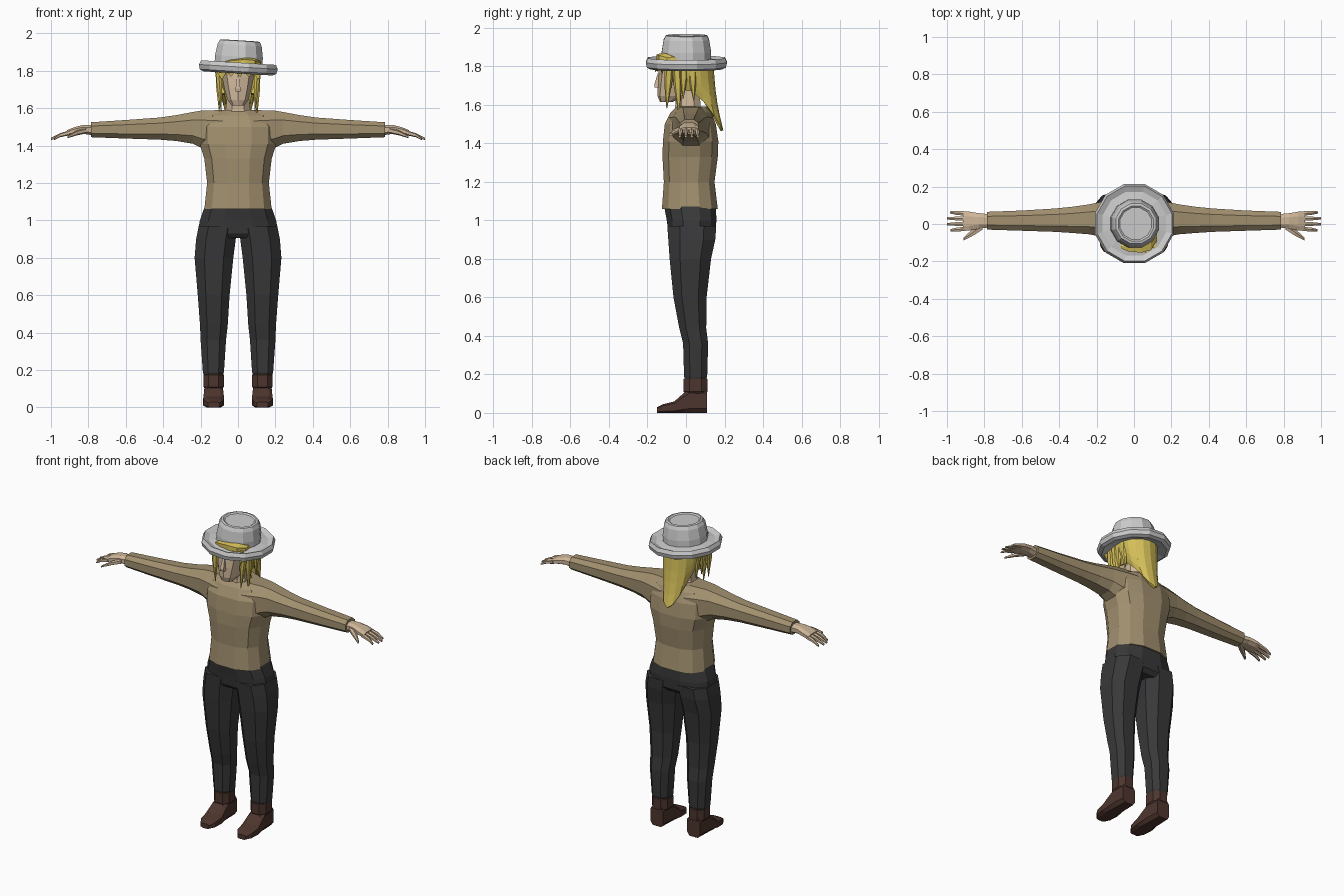
import bpy, bmesh, math
from mathutils import Vector

COLORS = {"knit": (0.36, 0.28, 0.16), "trouser": (0.04, 0.04, 0.042), "leather": (0.075, 0.036, 0.027),
          "skin": (0.62, 0.47, 0.32), "hair": (0.66, 0.52, 0.1)}


def finish(name, bm, color=None, mirror=False):
    bmesh.ops.recalc_face_normals(bm, faces=bm.faces)
    mesh = bpy.data.meshes.new(name)
    bm.to_mesh(mesh)
    bm.free()
    ob = bpy.data.objects.new(name, mesh)
    bpy.context.collection.objects.link(ob)
    if color:
        mat = bpy.data.materials.get(color) or bpy.data.materials.new(color)
        mat.diffuse_color = (*COLORS[color], 1)
        mesh.materials.append(mat)
    if mirror:
        m = ob.modifiers.new("mirror", "MIRROR")
        m.use_mirror_merge = False
    return ob


def loft(name, axis, rings, color=None, n=8, square=0.8, mirror=False):
    """Skin rings (pos, a0, a1, b0, b1) along an axis; a, b are the other two axes in xyz order."""
    unit = []
    for i in range(n):
        t = (i + 0.5) * math.tau / n
        c, s = math.cos(t), math.sin(t)
        unit.append((math.copysign(abs(c) ** square, c), math.copysign(abs(s) ** square, s)))
    ma, mb = max(u[0] for u in unit), max(u[1] for u in unit)
    bm = bmesh.new()
    loops = []
    for pos, a0, a1, b0, b1 in rings:
        loop = []
        for u, v in unit:
            co = [(a0 + a1) / 2 + u / ma * (a1 - a0) / 2, (b0 + b1) / 2 + v / mb * (b1 - b0) / 2]
            co.insert("xyz".index(axis), pos)
            loop.append(bm.verts.new(co))
        loops.append(loop)
    for p, q in zip(loops, loops[1:]):
        for i in range(n):
            j = (i + 1) % n
            bm.faces.new((p[i], p[j], q[j], q[i]))
    bm.faces.new(loops[0])
    bm.faces.new(loops[-1])
    return finish(name, bm, color, mirror)


def strand(name, top, tip, w, d, color="hair"):
    """Flat tapering lock of hair; w, d are half sizes in x and y."""
    rings = []
    for t, k in ((0, 1), (0.5, 0.85), (1, 0.08)):
        p = Vector(top).lerp(Vector(tip), t)
        rings.append((p.z, p.x - w * k, p.x + w * k, p.y - d * k, p.y + d * k))
    loft(name, "z", rings, color, n=6)


# sweater body and sleeves
loft("sweater_body", "z", [(1.06, -.18, .18, -.125, .165), (1.2, -.165, .165, -.115, .148),
     (1.33, -.18, .18, -.122, .165), (1.41, -.205, .205, -.12, .168), (1.5, -.205, .205, -.11, .155),
     (1.56, -.17, .17, -.08, .13), (1.59, -.09, .09, -.05, .11)], "knit", n=12)
loft("sleeve", "x", [(.08, -.09, .14, 1.36, 1.59), (.19, -.065, .115, 1.385, 1.588),
     (.24, -.055, .105, 1.41, 1.58), (.33, -.048, .092, 1.425, 1.563), (.42, -.042, .083, 1.432, 1.55),
     (.6, -.036, .072, 1.438, 1.537), (.785, -.03, .065, 1.445, 1.525)], "knit", mirror=True)

# hands
loft("palm", "x", [(.77, -.018, .052, 1.455, 1.51), (.83, -.025, .058, 1.463, 1.51),
     (.88, -.035, .066, 1.457, 1.497), (.915, -.035, .066, 1.455, 1.482)], "skin", mirror=True)
for i, (y0, y1, end) in enumerate([(-.026, -.033, .98), (.001, -.001, 1.0), (.029, .03, 1.0), (.056, .062, .985)]):
    loft(f"finger_{i + 1}", "x", [(.9, y0 - .012, y0 + .012, 1.456, 1.482),
         (.95, (y0 + y1) / 2 - .01, (y0 + y1) / 2 + .01, 1.445, 1.467),
         (end, y1 - .006, y1 + .006, 1.43, 1.442)], "skin", n=6, mirror=True)
loft("thumb", "x", [(.81, -.03, .01, 1.465, 1.495), (.86, -.062, -.025, 1.455, 1.482),
     (.912, -.088, -.073, 1.44, 1.452)], "skin", n=6, mirror=True)

# trousers
loft("trouser_hips", "z", [(.905, -.19, .19, -.07, .13), (.93, -.215, .215, -.09, .152),
     (1.0, -.204, .204, -.1, .158), (1.08, -.176, .176, -.115, .155)], "trouser", n=12)
loft("trouser_leg", "z", [(.16, .085, .18, -.003, .1), (.19, .075, .188, -.01, .11),
     (.36, .064, .2, -.015, .115), (.44, .055, .203, -.035, .105), (.6, .045, .215, -.065, .107),
     (.8, .025, .232, -.085, .13), (.9, .012, .224, -.092, .152), (.97, .0, .21, -.097, .157)],
     "trouser", mirror=True)

# boots
loft("boot_foot", "y", [(-.15, .1, .16, 0, .03), (-.12, .08, .18, 0, .045), (-.06, .074, .186, 0, .06),
     (-.015, .078, .182, 0, .1), (.02, .08, .18, 0, .125), (.11, .085, .175, 0, .125)],
     "leather", square=0.5, mirror=True)
loft("boot_cuff", "z", [(.1, .083, .177, -.003, .103), (.11, .076, .184, -.012, .112),
     (.175, .076, .184, -.012, .112), (.18, .085, .175, -.005, .105)], "leather", mirror=True)

# neck, head and nose
loft("neck", "z", [(1.54, -.08, .08, -.06, .09), (1.6, -.065, .065, -.055, .075),
     (1.7, -.055, .055, -.06, .07)], "skin")
loft("head", "z", [(1.615, -.035, .035, -.135, -.07), (1.645, -.056, .056, -.147, .0),
     (1.71, -.074, .074, -.148, .09), (1.77, -.086, .086, -.143, .12), (1.84, -.09, .09, -.13, .12)],
     "skin", n=10)
loft("nose", "z", [(1.69, -.014, .014, -.163, -.13), (1.705, -.013, .013, -.165, -.13),
     (1.765, -.007, .007, -.146, -.13)], "skin", n=4)

# long hair at the back, a curved sheet tapering to a tail
bm = bmesh.new()
grid = []
cols, rows = 10, 5
for i in range(cols + 1):
    a = math.radians(-105 + 210 * i / cols)
    bottom = 1.68 - 0.215 * max(0, math.cos(a)) ** 1.5
    col = []
    for j in range(rows + 1):
        t = j / rows
        x = (.118 - .04 * t * t) * math.sin(a)
        y = .015 + (.122 + .05 * t * t) * math.cos(a)
        col.append(bm.verts.new((x, y, 1.83 + (bottom - 1.83) * t)))
    grid.append(col)
for p, q in zip(grid, grid[1:]):
    for j in range(rows):
        bm.faces.new((p[j], q[j], q[j + 1], p[j + 1]))
back_hair = finish("back_hair", bm, "hair")
thick = back_hair.modifiers.new("thickness", "SOLIDIFY")
thick.thickness = 0.015
thick.offset = 0

# side locks
for side, s in (("left", -1), ("right", 1)):
    locks = [(-.085, -.1, 1.58), (-.05, -.035, 1.54 if s > 0 else 1.58), (-.01, -.015, 1.63), (.03, .04, 1.62)]
    for i, (y0, y1, z1) in enumerate(locks):
        strand(f"side_lock_{side}_{i + 1}", (s * .106, y0, 1.84), (s * (.1 - .01 * (i == 0)), y1, z1), .016, .024)

# fringe under the brim, and the lock lying on it
for i in range(5):
    x = -.09 + .045 * i
    y = -.15 + 4 * x * x
    strand(f"fringe_{i + 1}", (x, y, 1.83), (x * 1.08 + .012, y - .008, 1.755 if i in (0, 4) else 1.77), .03, .012)
loft("brim_lock", "x", [(-.07, -.13, -.11, 1.83, 1.85), (-.03, -.147, -.09, 1.83, 1.862),
     (.04, -.153, -.08, 1.82, 1.872), (.09, -.14, -.06, 1.82, 1.865), (.122, -.085, -.05, 1.82, 1.85)],
     "hair", n=6)

# hat: brim with rolled edge and flat crown, slightly tilted
profile = [(-.02, .115), (-.04, .185), (-.03, .205), (-.005, .211), (.018, .2), (.005, .17),
           (.012, .128), (.05, .128), (.112, .118), (.134, .107), (.137, .094), (.13, .085)]
hat = loft("hat", "z", [(z, -r, r, -r, r) for z, r in profile], n=12, square=1)
hat.location = (.002, .002, 1.826)
hat.rotation_euler.y = math.radians(3.5)
